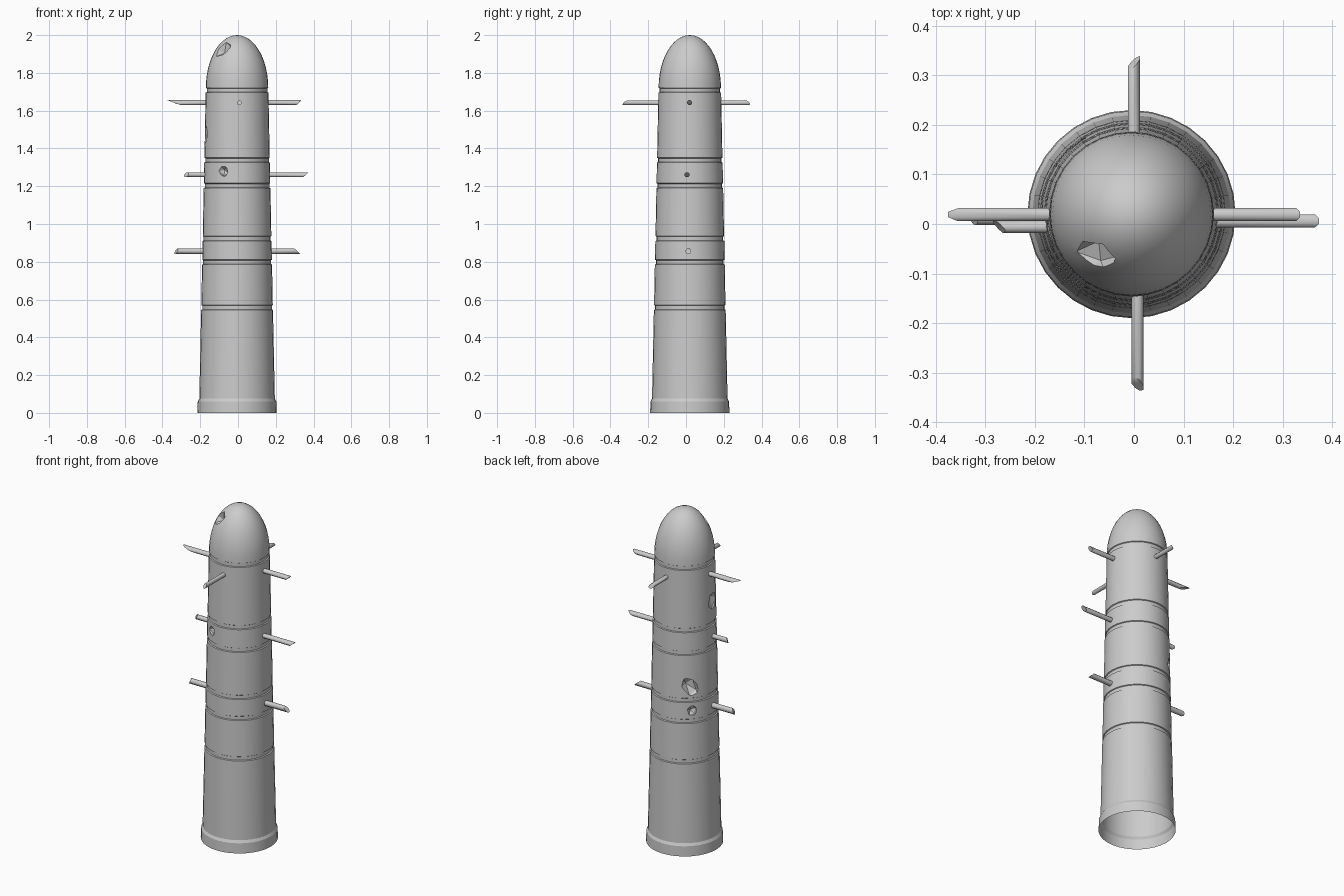
import bpy, bmesh, math
from mathutils import Vector, Matrix, Euler

if "Cube" in bpy.data.objects:
    bpy.data.objects.remove(bpy.data.objects["Cube"])

CX, CY, SEG = -0.005, 0.02, 32


def finish(name, bm):
    me = bpy.data.meshes.new(name)
    bmesh.ops.recalc_face_normals(bm, faces=bm.faces)
    bm.to_mesh(me)
    bm.free()
    ob = bpy.data.objects.new(name, me)
    bpy.context.collection.objects.link(ob)
    return ob


def smooth(ob, deg=30):
    bpy.ops.object.select_all(action='DESELECT')
    ob.select_set(True)
    bpy.context.view_layer.objects.active = ob
    bpy.ops.object.shade_smooth_by_angle(angle=math.radians(deg))


# tapered column with foot, six ring grooves and domed top
def wall(z):
    return 0.2 - 0.0208 * (z - 0.07)


profile = [(0.21, 0.0), (0.208, 0.06), (0.2, 0.075)]
for z in (0.545, 0.785, 0.91, 1.19, 1.325, 1.695):
    r = wall(z)
    profile += [(r, z), (r - 0.006, z + 0.003),
                (r - 0.006, z + 0.023), (r - 0.001, z + 0.026)]
R, Z0 = profile[-1]
for i in range(1, 12):
    a = math.pi / 2 * i / 12
    profile.append((R * math.cos(a), Z0 + (2.0 - Z0) * math.sin(a)))

bm = bmesh.new()
rings = []
for r, z in profile:
    rings.append([bm.verts.new((CX + r * math.cos(2 * math.pi * k / SEG),
                                CY + r * math.sin(2 * math.pi * k / SEG), z))
                  for k in range(SEG)])
for a, b in zip(rings, rings[1:]):
    for k in range(SEG):
        n = (k + 1) % SEG
        bm.faces.new((a[k], a[n], b[n], b[k]))
tip = bm.verts.new((CX, CY, 2.0))
for k in range(SEG):
    bm.faces.new((rings[-1][k], rings[-1][(k + 1) % SEG], tip))
bm.faces.new(rings[0][::-1])
column = finish("column", bm)

# chips knocked out of the surface: position, size, rotation
chips = [
    ((-0.085, -0.07, 1.935), (0.05, 0.04, 0.06), (0.4, 0.5, 0.3)),
    ((-0.08, -0.142, 1.28), (0.035, 0.025, 0.03), (0.2, 0.7, 0.4)),
    ((-0.182, -0.005, 1.47), (0.03, 0.05, 0.06), (0.5, 0.1, 0.2)),
    ((-0.138, 0.15, 1.0), (0.045, 0.045, 0.07), (0.3, 0.6, 0.8)),
    ((-0.145, 0.145, 0.86), (0.03, 0.03, 0.035), (0.6, 0.2, 0.8)),
]
bm = bmesh.new()
for loc, size, rot in chips:
    bmesh.ops.create_icosphere(
        bm, subdivisions=1, radius=1,
        matrix=Matrix.LocRotScale(Vector(loc), Euler(rot), Vector(size)))
cutter = finish("chip_cutter", bm)
cutter.hide_render = True
mod = column.modifiers.new("chips", 'BOOLEAN')
mod.operation = 'DIFFERENCE'
mod.solver = 'EXACT'
mod.use_self = True
mod.object = cutter
bpy.context.view_layer.objects.active = column
bpy.ops.object.modifier_apply(modifier="chips")
bpy.data.objects.remove(cutter)

# open the underside
bm = bmesh.new()
bm.from_mesh(column.data)
caps = [f for f in bm.faces if all(v.co.z < 1e-4 for v in f.verts)]
bmesh.ops.delete(bm, geom=caps, context='FACES')
bm.to_mesh(column.data)
bm.free()
smooth(column, 25)


# wooden pegs with slanted, splintered ends
def peg(name, angle, side, z, reach, slant, cut_dir, r=0.014):
    bm = bmesh.new()
    n = 8
    start, end = [], []
    for k in range(n):
        a = 2 * math.pi * (k + 0.5) / n
        y, h = r * math.cos(a), r * math.sin(a)
        t = 0.5 + 0.5 * math.cos(a - cut_dir)
        jag = 0.15 * slant * ((k * 3) % 4) / 3 * t
        start.append(bm.verts.new((0.14, y, h)))
        end.append(bm.verts.new((reach - slant * t - jag, y, h)))
    for k in range(n):
        m = (k + 1) % n
        bm.faces.new((start[k], start[m], end[m], end[k]))
    bm.faces.new(start[::-1])
    mid = bm.verts.new((reach - slant * 0.6, 0, 0))
    for k in range(n):
        bm.faces.new((end[k], end[(k + 1) % n], mid))
    bm.transform(Matrix.Translation((*side, z)) @ Matrix.Rotation(angle, 4, 'Z'))
    smooth(finish(name, bm), 50)


P = math.pi
peg("peg_top_right", 0, (0, 0.019), 1.643, 0.336, 0.025, -P / 2)
peg("peg_top_left", P, (0, 0.019), 1.643, 0.378, 0.07, -P / 2)
peg("peg_top_back", P / 2, (0.0, 0), 1.641, 0.339, 0.025, 0.6, 0.013)
peg("peg_top_front", -P / 2, (0.007, 0), 1.641, 0.337, 0.025, P / 2 + 0.6, 0.013)
peg("peg_middle_right", 0, (0, 0.006), 1.261, 0.375, 0.03, -P / 2)
peg("peg_middle_left", P, (0, -0.005), 1.261, 0.286, 0.025, 0.5)
peg("peg_low_right", 0, (0, 0.013), 0.856, 0.33, 0.03, P / 2, 0.016)
peg("peg_low_left", P, (0, 0.013), 0.856, 0.337, 0.02, 0.8, 0.016)
